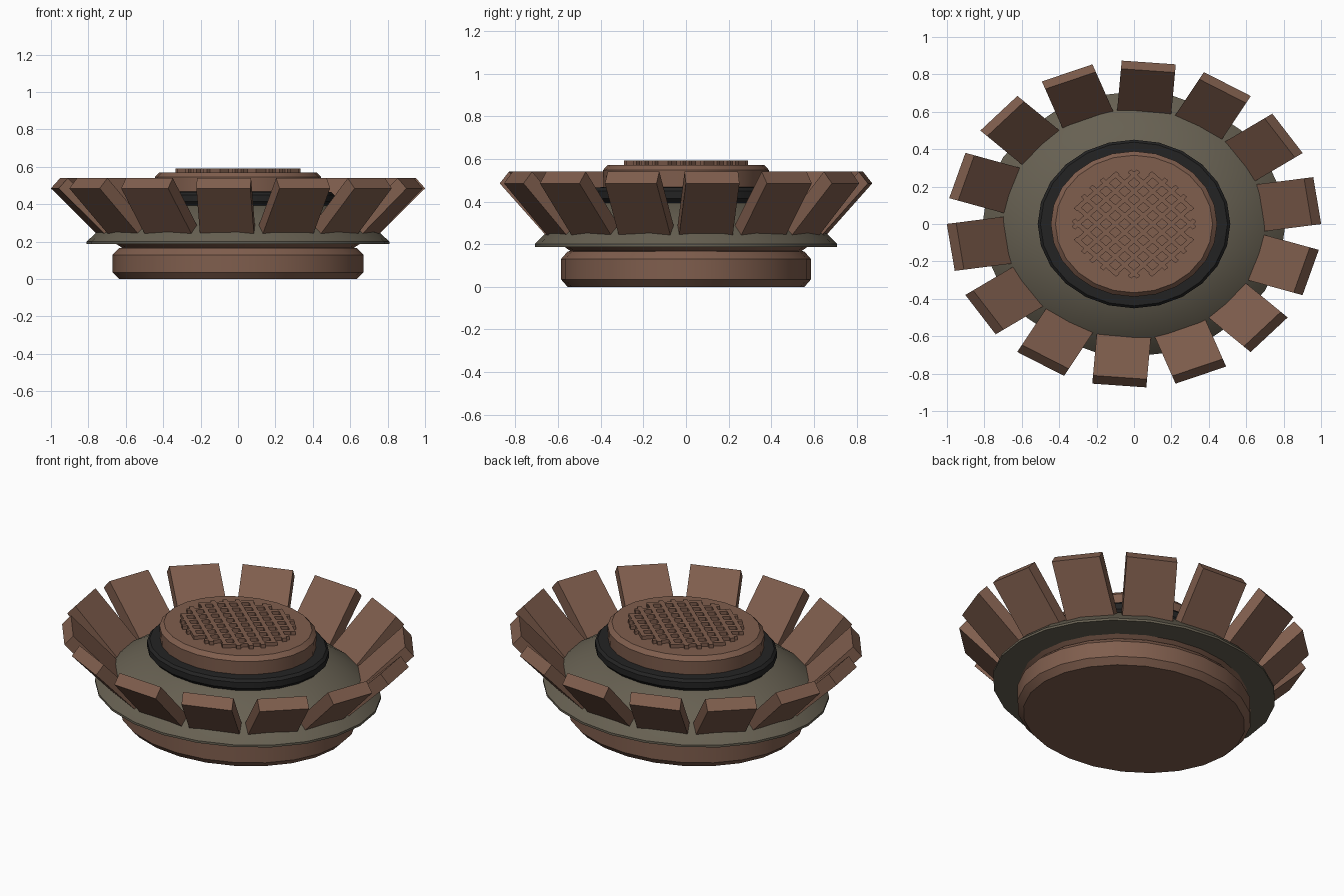
import bpy, bmesh, math
from mathutils import Matrix, Vector

if "Cube" in bpy.data.objects:
    bpy.data.objects.remove(bpy.data.objects["Cube"])

SQUASH = 0.875   # whole badge is slightly oval
SIDES = 24


def material(name, rgb):
    m = bpy.data.materials.new(name)
    m.diffuse_color = (*rgb, 1)
    m.use_nodes = True
    m.node_tree.nodes["Principled BSDF"].inputs["Base Color"].default_value = m.diffuse_color
    return m


copper = material("copper brown", (0.215, 0.112, 0.075))
olive = material("olive grey", (0.135, 0.118, 0.084))
black = material("black rubber", (0.017, 0.017, 0.017))


def finish(name, bm, mat, smooth=True):
    bmesh.ops.transform(bm, matrix=Matrix.Diagonal((1, SQUASH, 1, 1)), verts=bm.verts)
    bmesh.ops.recalc_face_normals(bm, faces=bm.faces)
    me = bpy.data.meshes.new(name)
    bm.to_mesh(me)
    bm.free()
    me.materials.append(mat)
    ob = bpy.data.objects.new(name, me)
    bpy.context.collection.objects.link(ob)
    if smooth:
        bpy.ops.object.select_all(action='DESELECT')
        ob.select_set(True)
        bpy.context.view_layer.objects.active = ob
        bpy.ops.object.shade_smooth_by_angle(angle=math.radians(30))
    return ob


def lathe(name, profile, mat):
    """Turn a (radius, height) profile into a capped solid."""
    bm = bmesh.new()
    rings = []
    for r, z in profile:
        rings.append([bm.verts.new((r * math.cos(i * math.tau / SIDES),
                                    r * math.sin(i * math.tau / SIDES), z))
                      for i in range(SIDES)])
    for a, b in zip(rings, rings[1:]):
        for i in range(SIDES):
            j = (i + 1) % SIDES
            bm.faces.new((a[i], a[j], b[j], b[i]))
    bm.faces.new(rings[0][::-1])
    bm.faces.new(rings[-1])
    return finish(name, bm, mat)


# Turned body, from the foot up
lathe("base", [(0.635, 0), (0.67, 0.035), (0.67, 0.13), (0.635, 0.165),
               (0.62, 0.168), (0.655, 0.19)], copper)
lathe("dome_flange", [(0.81, 0.187), (0.81, 0.20), (0.75, 0.255), (0.68, 0.305),
                      (0.60, 0.35), (0.52, 0.385), (0.44, 0.41)], olive)
lathe("rubber_ring", [(0.49, 0.39), (0.515, 0.415), (0.515, 0.45), (0.50, 0.465),
                      (0.43, 0.468)], black)
lathe("cap", [(0.44, 0.44), (0.445, 0.547), (0.42, 0.571)], copper)

# Flared slabs around the dome: side outline swept across the slab width
COUNT, HALF = 14, 0.145
outline = [(0.94, 0.54), (0.99, 0.485), (0.735, 0.235), (0.66, 0.265)]
bm = bmesh.new()
for n in range(COUNT):
    spin = Matrix.Rotation(math.radians(8.3) + n * math.tau / COUNT, 3, 'Z')
    left, right = [[bm.verts.new(spin @ Vector((r, w, z))) for r, z in outline]
                   for w in (-HALF, HALF)]
    bm.faces.new(left)
    bm.faces.new(right[::-1])
    for i in range(4):
        j = (i + 1) % 4
        bm.faces.new((left[j], left[i], right[i], right[j]))
finish("flared_slabs", bm, copper, smooth=False)

# Diagonal lattice on the cap, trimmed to a round outline
bm = bmesh.new()
PITCH, BAR, REACH = 0.0707, 0.026, 0.325
for angle in (math.pi / 4, -math.pi / 4):
    for k in range(-4, 5):
        offset = k * PITCH
        length = 2 * math.sqrt(REACH ** 2 - offset ** 2)
        bmesh.ops.create_cube(bm, size=1, matrix=Matrix.Rotation(angle, 4, 'Z')
                              @ Matrix.Translation((0, offset, 0.578))
                              @ Matrix.Diagonal((length, BAR, 0.028, 1)))
finish("lattice_grip", bm, copper, smooth=False)
